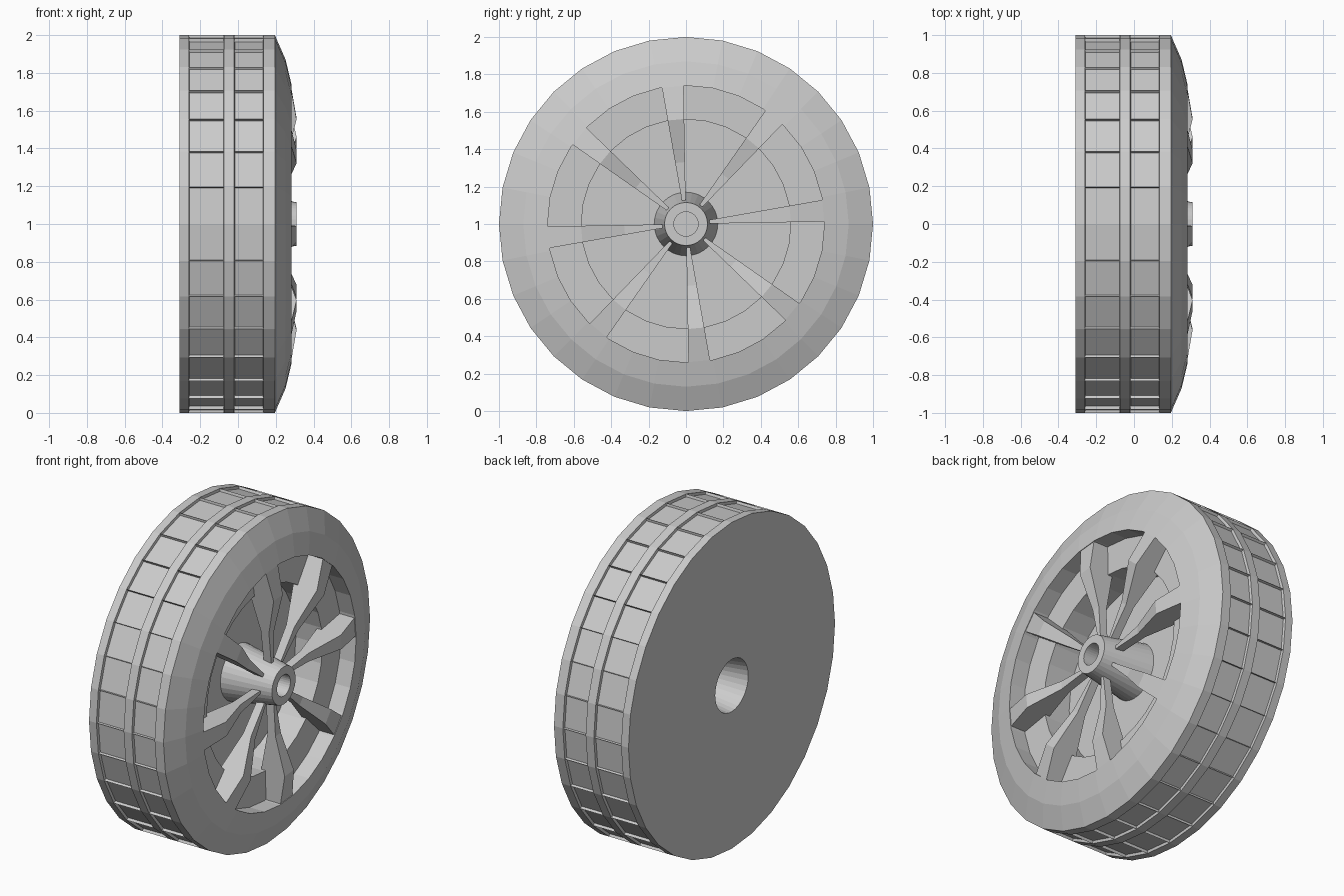
import bpy, bmesh
from math import sin, cos, tan, pi, radians

if "Cube" in bpy.data.objects:
    bpy.data.objects.remove(bpy.data.objects["Cube"])

SIDES = 32


def finish(bm, name):
    mesh = bpy.data.meshes.new(name)
    bm.to_mesh(mesh)
    bm.free()
    obj = bpy.data.objects.new(name, mesh)
    obj.location = (0, 0, 1)
    bpy.context.collection.objects.link(obj)
    return obj


def lathe(bm, profile):
    """Revolve (x, radius) points about the x axis; returns faces per profile step."""
    rings = []
    for x, r in profile:
        if r == 0:
            rings.append([bm.verts.new((x, 0, 0))] * SIDES)
        else:
            rings.append([bm.verts.new((x, r * cos(2 * pi * i / SIDES), r * sin(2 * pi * i / SIDES)))
                          for i in range(SIDES)])
    strips = []
    for a, b in zip(rings, rings[1:]):
        strip = []
        for i in range(SIDES):
            j = (i + 1) % SIDES
            corners = list(dict.fromkeys((a[i], a[j], b[j], b[i])))
            strip.append(bm.faces.new(corners))
        strips.append(strip)
    bmesh.ops.recalc_face_normals(bm, faces=bm.faces)
    return strips


# Tyre, rim well and hub as one revolved body
profile = [
    (.22, 0), (.22, .065), (.31, .065), (.31, .115),       # hub and its socket
    (0, .17), (0, .56), (.18, .56), (.18, .74),            # well floor and ledge
    (.283, .74), (.252, .87), (.195, 1),                   # rounded sidewall
    (.135, 1), (-.02, 1), (-.075, 1), (-.26, 1), (-.31, 1),  # tread bands
    (-.31, .16), (.2, .08), (.2, 0),                       # flat back and axle hole
]
bm = bmesh.new()
strips = lathe(bm, profile)

# Recessed tread panels
panels = strips[11] + strips[13]
bmesh.ops.inset_individual(bm, faces=panels, thickness=.004, depth=-.016)
finish(bm, "wheel_body")

# Eight wedge spokes, side outline as (radius, x)
outline = [(.755, .276), (.56, .31), (.33, .25), (.11, .24),
           (.11, .19), (.33, .195), (.56, .15), (.755, .15)]
for k in range(8):
    a = radians(5.5 + 45 * k)
    bm = bmesh.new()
    sides = []
    for s in (-1, 1):
        w = s * tan(radians(4.5))
        sides.append([bm.verts.new((x, r * (cos(a) - w * sin(a)), r * (sin(a) + w * cos(a))))
                      for r, x in outline])
    n = len(outline)
    bm.faces.new(sides[0])
    bm.faces.new(sides[1])
    for i in range(n):
        j = (i + 1) % n
        bm.faces.new((sides[0][i], sides[0][j], sides[1][j], sides[1][i]))
    bmesh.ops.recalc_face_normals(bm, faces=bm.faces)
    finish(bm, f"spoke_{k + 1}")
